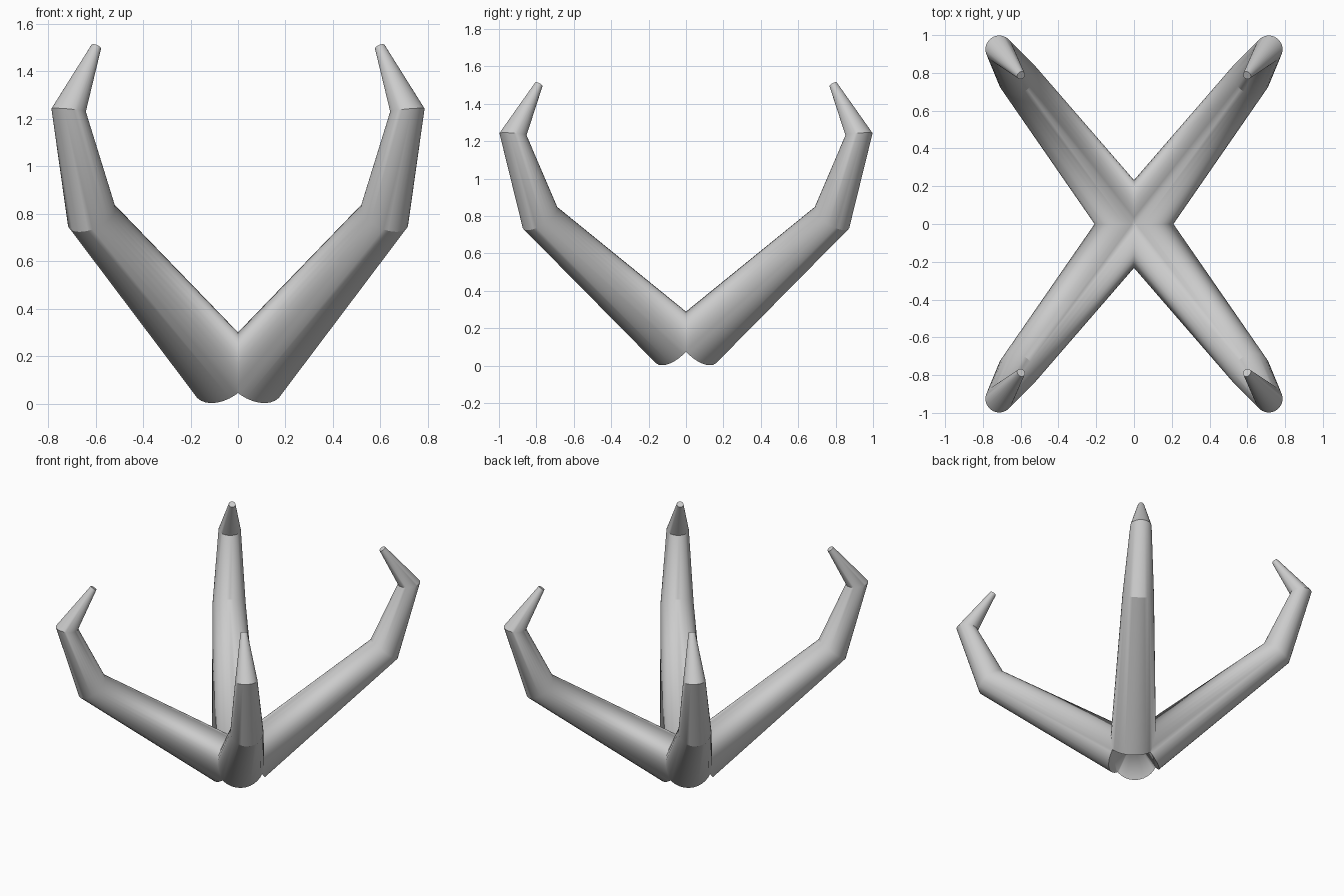
import bpy, bmesh, math
from mathutils import Vector

if "Cube" in bpy.data.objects:
    bpy.data.objects.remove(bpy.data.objects["Cube"])

# Centre line and radius of one claw: base, knuckle, bend, tip
path = [((0.055, 0.055, 0.13), 0.158), ((0.617, 0.78, 0.79), 0.108),
        ((0.714, 0.925, 1.237), 0.073), ((0.598, 0.787, 1.503), 0.022)]
SIDES = 32
pts = [Vector(p) for p, r in path]

bm = bmesh.new()
rings = []
for i, (p, r) in enumerate(path):
    # each ring bisects the bend between its neighbouring sections
    t = Vector((0, 0, 0))
    if i > 0:
        t += (pts[i] - pts[i - 1]).normalized()
    if i < len(pts) - 1:
        t += (pts[i + 1] - pts[i]).normalized()
    t.normalize()
    side = Vector((0.785, -0.62, 0)).normalized()
    up = side.cross(t).normalized()
    side = t.cross(up)
    rings.append([bm.verts.new(pts[i] + r * (math.cos(a) * side + math.sin(a) * up))
                  for a in (2 * math.pi * k / SIDES for k in range(SIDES))])

for a, b in zip(rings, rings[1:]):
    for k in range(SIDES):
        n = (k + 1) % SIDES
        bm.faces.new((a[k], a[n], b[n], b[k]))
bm.faces.new(rings[0])
bm.faces.new(rings[-1])

# Trim the base at both mirror planes
for normal in ((1, 0, 0), (0, 1, 0)):
    bmesh.ops.bisect_plane(bm, geom=bm.verts[:] + bm.edges[:] + bm.faces[:],
                           plane_co=(0, 0, 0), plane_no=normal, clear_inner=True)
bmesh.ops.recalc_face_normals(bm, faces=bm.faces[:])

mesh = bpy.data.meshes.new("claws")
bm.to_mesh(mesh)
bm.free()
claws = bpy.data.objects.new("claws", mesh)
bpy.context.collection.objects.link(claws)

# Four claws by mirroring
mirror = claws.modifiers.new("mirror", 'MIRROR')
mirror.use_axis = (True, True, False)

bpy.context.view_layer.objects.active = claws
claws.select_set(True)
bpy.ops.object.shade_smooth_by_angle(angle=math.radians(30))
